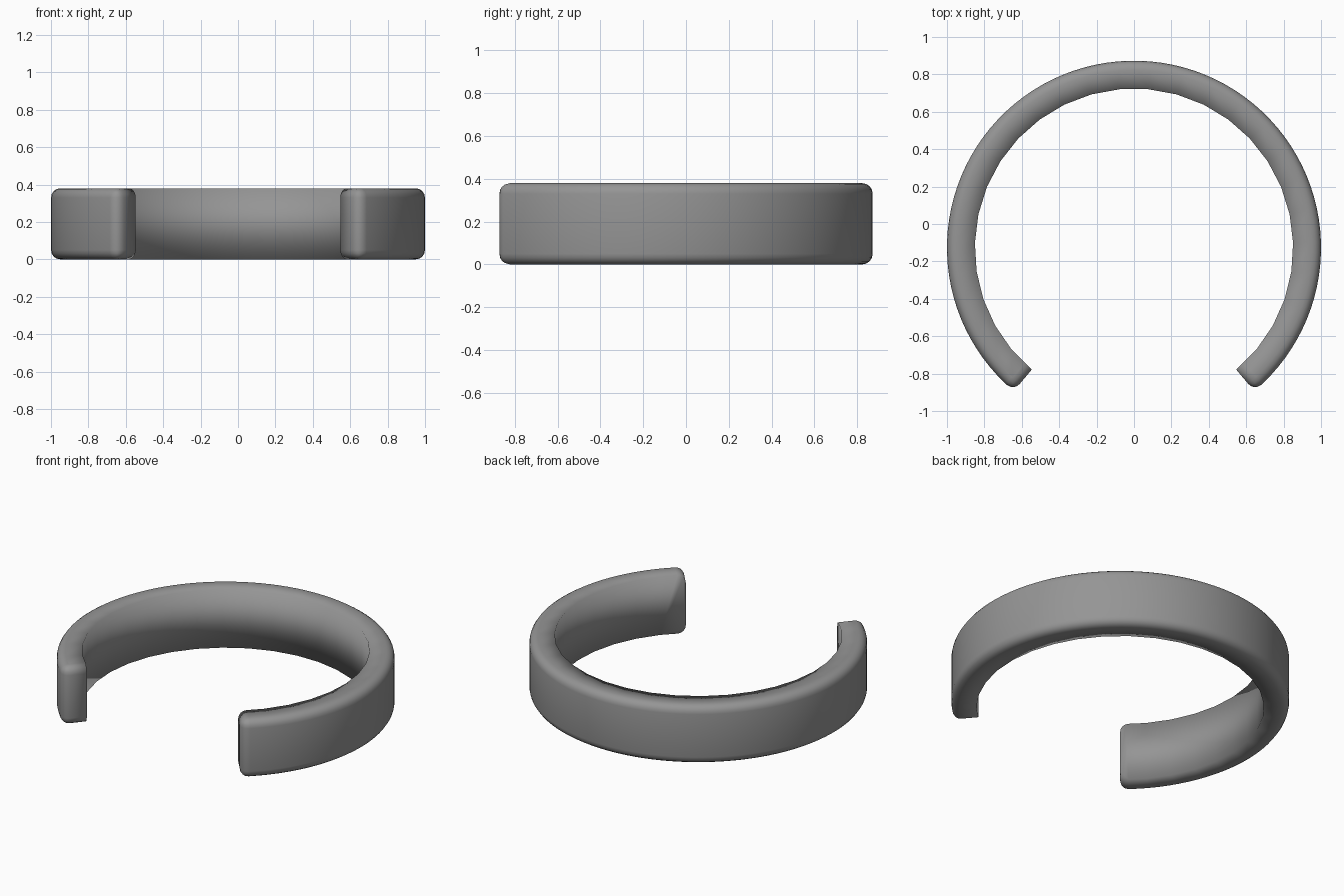
import bpy, bmesh, math

if "Cube" in bpy.data.objects:
    bpy.data.objects.remove(bpy.data.objects["Cube"])

HEIGHT, R_OUT, R_IN, CY = 0.38, 1.0, 0.851, -0.127
GAP = math.radians(40)      # half opening angle, measured from -y
N_IN, FINE = 27, 3          # coarse inner wall, finer outer wall
N_OUT = N_IN * FINE


def point(bm, r, t, z):
    a = GAP + t * (2 * math.pi - 2 * GAP)
    return bm.verts.new((r * math.sin(a), CY - r * math.cos(a), z))


bm = bmesh.new()
outer = [[point(bm, R_OUT, i / N_OUT, z) for i in range(N_OUT + 1)] for z in (0, HEIGHT)]
inner = [[point(bm, R_IN, i / N_IN, z) for i in range(N_IN + 1)] for z in (0, HEIGHT)]

# Outer wall
for i in range(N_OUT):
    bm.faces.new((outer[0][i], outer[0][i + 1], outer[1][i + 1], outer[1][i]))
# Inner wall, with the top and bottom rims
for i in range(N_IN):
    bm.faces.new((inner[0][i], inner[1][i], inner[1][i + 1], inner[0][i + 1]))
    for o, n in zip(outer, inner):
        bm.faces.new(o[i * FINE:(i + 1) * FINE + 1] + [n[i + 1], n[i]])
# End caps
for k in (0, -1):
    bm.faces.new((outer[0][k], outer[1][k], inner[1][k], inner[0][k]))
bmesh.ops.recalc_face_normals(bm, faces=bm.faces)

# Round the outer rims and the ends; the inner rim stays sharp
edges = [bm.edges.get((o[i], o[i + 1])) for o in outer for i in range(N_OUT)]
for k in (0, -1):
    edges.append(bm.edges.get((outer[0][k], outer[1][k])))
    edges += [bm.edges.get((o[k], n[k])) for o, n in zip(outer, inner)]
bmesh.ops.bevel(bm, geom=edges, offset=0.05, offset_type='OFFSET', segments=4,
                profile=0.5, affect='EDGES', clamp_overlap=True)

for f in bm.faces:
    f.smooth = True
mesh = bpy.data.meshes.new("open_cuff")
bm.to_mesh(mesh)
bm.free()
cuff = bpy.data.objects.new("open_cuff", mesh)
bpy.context.collection.objects.link(cuff)

# Dark grey finish
mat = bpy.data.materials.new("dark_grey")
mat.diffuse_color = (0.3, 0.3, 0.3, 1)
mat.use_nodes = True
mat.node_tree.nodes["Principled BSDF"].inputs["Base Color"].default_value = mat.diffuse_color
mesh.materials.append(mat)
